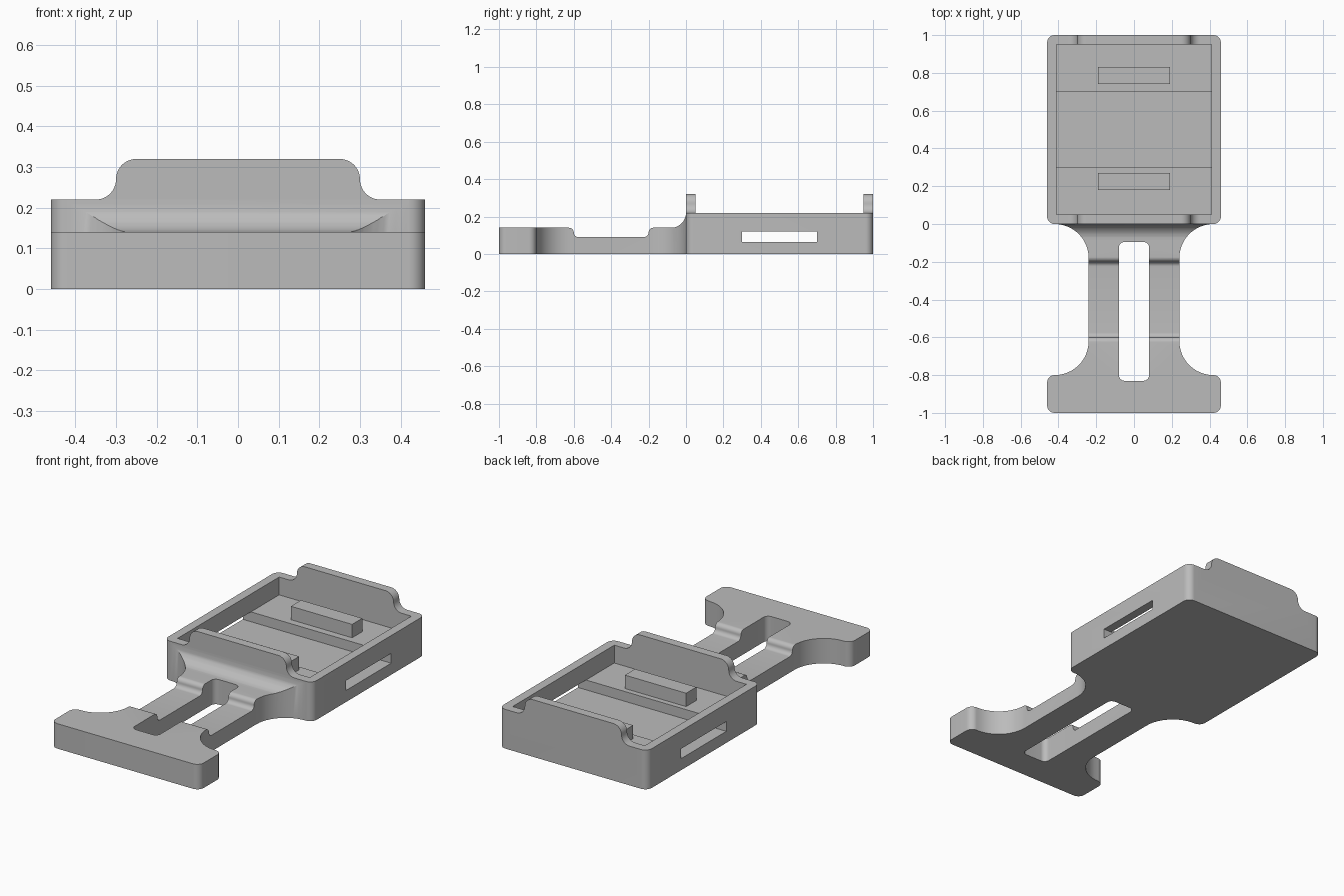
import bpy, bmesh, math

old = bpy.data.objects.get("Cube")
if old:
    bpy.data.objects.remove(old, do_unlink=True)

grey = bpy.data.materials.new("plain_grey")
grey.use_nodes = True
colour = (0.5, 0.5, 0.5, 1)
grey.diffuse_color = colour
grey.node_tree.nodes["Principled BSDF"].inputs["Base Color"].default_value = colour


def arc(cx, cy, r, start, end, steps=12):
    """Points along a circular arc, angles in degrees."""
    angles = [math.radians(start + (end - start) * i / steps) for i in range(steps + 1)]
    return [(cx + r * math.cos(a), cy + r * math.sin(a)) for a in angles]


def mirrored(points):
    """Close a right-hand outline with its mirror image."""
    return points + [(-u, v) for u, v in reversed(points)]


def rounded_rect(x, y0, y1, r):
    return mirrored(arc(x - r, y0 + r, r, -90, 0) + arc(x - r, y1 - r, r, 0, 90))


def prism(name, outline, axis, lo, hi):
    """Extrude a closed outline along one axis."""
    place = {"x": lambda u, v, h: (h, u, v),
             "y": lambda u, v, h: (u, h, v),
             "z": lambda u, v, h: (u, v, h)}[axis]
    bm = bmesh.new()
    rings = [[bm.verts.new(place(u, v, h)) for u, v in outline] for h in (lo, hi)]
    for ring in rings:
        bm.faces.new(ring)
    n = len(outline)
    for i in range(n):
        j = (i + 1) % n
        bm.faces.new((rings[0][i], rings[0][j], rings[1][j], rings[1][i]))
    bmesh.ops.recalc_face_normals(bm, faces=bm.faces)
    mesh = bpy.data.meshes.new(name)
    bm.to_mesh(mesh)
    bm.free()
    mesh.materials.append(grey)
    obj = bpy.data.objects.new(name, mesh)
    bpy.context.collection.objects.link(obj)
    return obj


def box(name, x, y0, y1, z0, z1):
    return prism(name, [(-x, y0), (x, y0), (x, y1), (-x, y1)], "z", z0, z1)


def carve(obj, tool, operation="DIFFERENCE"):
    """Apply one boolean and drop its tool."""
    mod = obj.modifiers.new("carve", "BOOLEAN")
    mod.object, mod.operation, mod.solver = tool, operation, "EXACT"
    bpy.context.view_layer.update()
    graph = bpy.context.evaluated_depsgraph_get()
    mesh = bpy.data.meshes.new_from_object(obj.evaluated_get(graph))
    obj.modifiers.clear()
    obj.data = mesh
    bpy.data.objects.remove(tool, do_unlink=True)


# Tray shell: rounded plan trimmed to a front profile with raised end tabs
tray = prism("tray", rounded_rect(0.46, 0, 1, 0.04), "z", 0, 0.32)
tab_profile = mirrored([(0.5, -0.1), (0.5, 0.22)]
                       + arc(0.35, 0.27, 0.05, 270, 180)
                       + arc(0.25, 0.27, 0.05, 0, 90)[1:-1] + [(0.25, 0.32)])
# Lift the flat top clear of the plan prism
tab_profile = [(u, 0.32 if v > 0.3199 else v) for u, v in tab_profile]
tray_blank = prism("tray_blank", rounded_rect(0.46, 0, 1, 0.04), "z", 0, 0.4)
bpy.data.objects.remove(tray, do_unlink=True)
tray_blank.name = "tray"
tray = tray_blank
carve(tray, prism("tab_cutter", tab_profile, "y", -0.1, 1.1), "INTERSECT")

# Tray cavity, lower strap channel and side slots
carve(tray, box("cavity_cutter", 0.41, 0.05, 0.95, 0.12, 0.5))
carve(tray, box("channel_cutter", 0.41, 0.3, 0.7, 0.065, 0.2))
carve(tray, box("slot_cutter", 0.6, 0.3, 0.7, 0.065, 0.12))

# Locating ribs on the two ledges
for name, y0 in (("front_rib", 0.18), ("rear_rib", 0.74)):
    box(name, 0.19, y0, y0 + 0.09, 0.12, 0.195)

# Neck and cross bar: waisted plan trimmed to a stepped side profile
neck_plan = mirrored(arc(0.42, -0.96, 0.04, -90, 0)
                     + arc(0.42, -0.84, 0.04, 0, 90)
                     + arc(0.42, -0.62, 0.18, 270, 180)[1:]
                     + arc(0.42, -0.18, 0.18, 180, 90))
neck = prism("neck_and_cross_bar", neck_plan, "z", 0, 0.3)
side_profile = ([(-1.1, -0.1), (-1.1, 0.14)]
                + arc(-0.625, 0.115, 0.025, 90, 0, 8)
                + arc(-0.575, 0.115, 0.025, 180, 270, 8)[1:]
                + arc(-0.225, 0.115, 0.025, 270, 360, 8)
                + arc(-0.175, 0.115, 0.025, 180, 90, 8)[1:]
                + arc(-0.08, 0.22, 0.08, 270, 360)
                + [(0.1, 0.22), (0.1, -0.1)])
carve(neck, prism("side_cutter", side_profile, "x", -0.6, 0.6), "INTERSECT")
carve(neck, prism("neck_slot_cutter", rounded_rect(0.08, -0.83, -0.095, 0.03), "z", -0.1, 0.5))

# Smooth the curved walls, keep the edges crisp
for obj in (tray, neck):
    bpy.ops.object.select_all(action="DESELECT")
    obj.select_set(True)
    bpy.context.view_layer.objects.active = obj
    bpy.ops.object.shade_smooth_by_angle(angle=math.radians(30))
